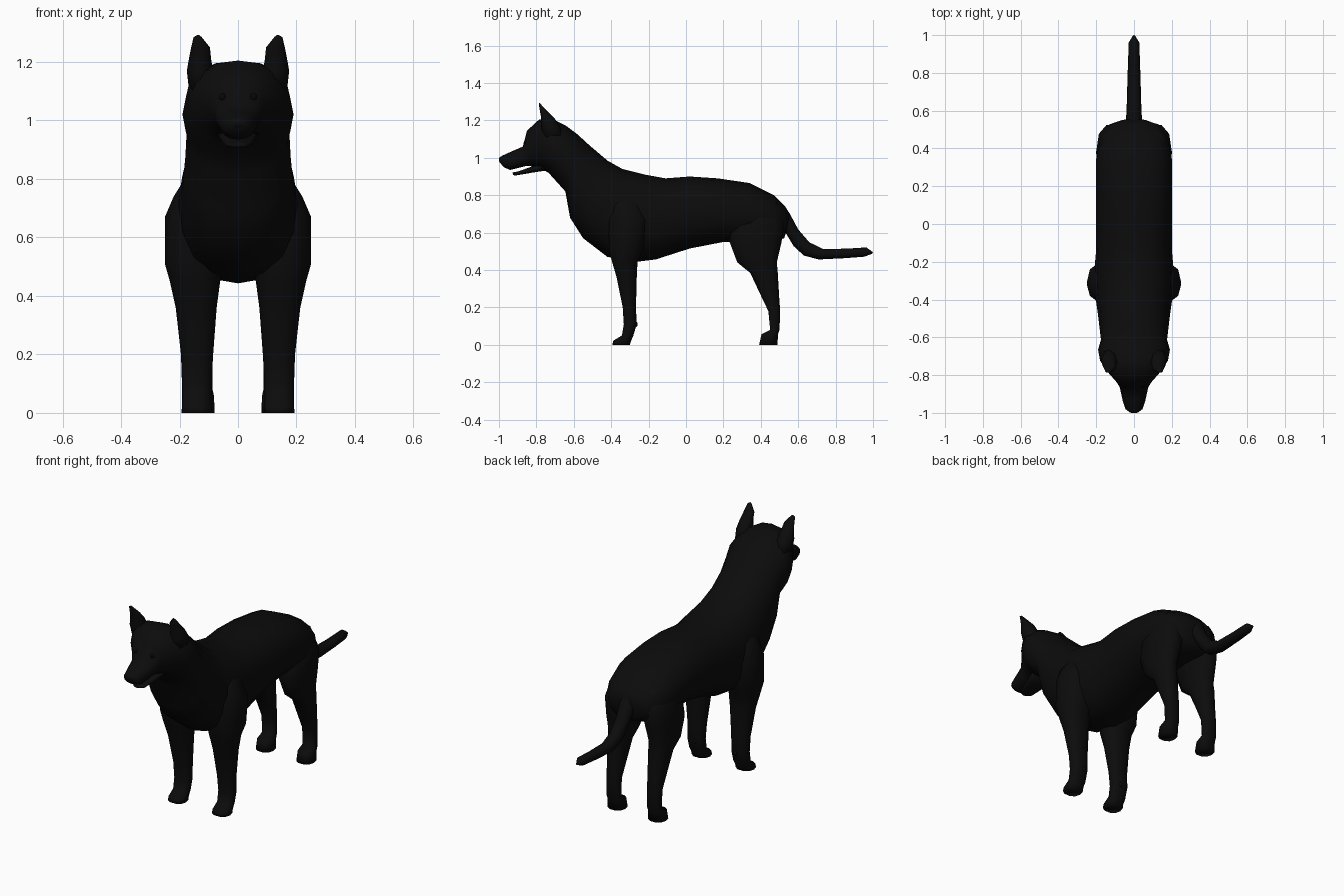
import bpy, bmesh, math
from mathutils import Vector


def material(name, rgb):
    m = bpy.data.materials.new(name)
    m.diffuse_color = (*rgb, 1)
    return m


FUR = material("black fur", (0.0035, 0.0035, 0.0035))
GLOSS = material("dark eye", (0.002, 0.002, 0.002))


def finish(name, bm, mat, mirror=False):
    bmesh.ops.recalc_face_normals(bm, faces=bm.faces)
    me = bpy.data.meshes.new(name)
    bm.to_mesh(me)
    bm.free()
    me.materials.append(mat)
    ob = bpy.data.objects.new(name, me)
    bpy.context.collection.objects.link(ob)
    me.shade_smooth()
    if mirror:
        ob.modifiers.new("mirror", 'MIRROR')
    return ob


def loft(name, rings, seg, power=1.0, mat=FUR, mirror=False):
    """Skin a list of (centre, side vector, up vector) rounded rings."""
    bm = bmesh.new()
    sq = lambda v: math.copysign(abs(v) ** power, v)
    loops = []
    for c, u, v in rings:
        loop = []
        for i in range(seg):
            a = 2 * math.pi * i / seg
            loop.append(bm.verts.new(c + u * sq(math.cos(a)) + v * sq(math.sin(a))))
        loops.append(loop)
    for a, b in zip(loops, loops[1:]):
        for i in range(seg):
            j = (i + 1) % seg
            bm.faces.new((a[i], a[j], b[j], b[i]))
    bm.faces.new(loops[0])
    bm.faces.new(loops[-1])
    return finish(name, bm, mat, mirror)


def spine(rows):
    """Rings given by top (y, z), bottom (y, z) and half width."""
    out = []
    for ty, tz, by, bz, w in rows:
        t, b = Vector((0, ty, tz)), Vector((0, by, bz))
        out.append(((t + b) / 2, Vector((w, 0, 0)), (t - b) / 2))
    return out


def column(rows):
    """Horizontal rings given by z, centre x, centre y, radius x, radius y."""
    return [(Vector((x, y, z)), Vector((rx, 0, 0)), Vector((0, ry, 0)))
            for z, x, y, rx, ry in rows]


def ball(name, centre, size, mat, mirror=False):
    bm = bmesh.new()
    bmesh.ops.create_uvsphere(bm, u_segments=10, v_segments=6, radius=1)
    for v in bm.verts:
        v.co = Vector(centre) + Vector([a * b for a, b in zip(v.co, size)])
    return finish(name, bm, mat, mirror)


# torso, neck, skull and muzzle
loft("body_and_head", spine([
    (0.555, 0.70, 0.535, 0.60, 0.07),
    (0.53, 0.74, 0.525, 0.57, 0.13),
    (0.47, 0.80, 0.47, 0.55, 0.175),
    (0.34, 0.865, 0.35, 0.545, 0.20),
    (0.17, 0.89, 0.20, 0.55, 0.20),
    (0.02, 0.90, 0.02, 0.515, 0.20),
    (-0.11, 0.89, -0.16, 0.457, 0.20),
    (-0.22, 0.91, -0.27, 0.443, 0.21),
    (-0.34, 0.94, -0.42, 0.47, 0.205),
    (-0.42, 0.985, -0.55, 0.57, 0.19),
    (-0.52, 1.07, -0.62, 0.68, 0.18),
    (-0.58, 1.125, -0.645, 0.82, 0.175),
    (-0.64, 1.17, -0.69, 0.87, 0.19),
    (-0.71, 1.205, -0.735, 0.92, 0.18),
    (-0.785, 1.205, -0.78, 0.945, 0.14),
    (-0.85, 1.145, -0.83, 0.955, 0.09),
    (-0.872, 1.06, -0.86, 0.955, 0.075),
    (-0.93, 1.035, -0.94, 0.935, 0.06),
    (-0.985, 1.01, -0.975, 0.95, 0.045),
    (-1.0, 1.0, -0.995, 0.975, 0.022)]), 16, 0.88)

# lower jaw, leaving the mouth a little open
loft("lower_jaw", spine([
    (-0.75, 0.99, -0.75, 0.93, 0.08),
    (-0.82, 0.955, -0.82, 0.92, 0.062),
    (-0.90, 0.927, -0.91, 0.905, 0.042),
    (-0.927, 0.922, -0.925, 0.907, 0.02)]), 10)

# tail
loft("tail", spine([
    (0.50, 0.76, 0.49, 0.62, 0.05),
    (0.555, 0.705, 0.53, 0.60, 0.045),
    (0.60, 0.62, 0.575, 0.525, 0.04),
    (0.66, 0.55, 0.63, 0.475, 0.038),
    (0.73, 0.515, 0.71, 0.455, 0.036),
    (0.85, 0.515, 0.85, 0.462, 0.032),
    (0.965, 0.522, 0.955, 0.47, 0.028),
    (1.0, 0.495, 0.995, 0.487, 0.006)]), 10)

# front legs with shoulders
loft("front_legs", column([
    (0.82, 0.13, -0.32, 0.04, 0.05),
    (0.74, 0.14, -0.32, 0.08, 0.09),
    (0.67, 0.15, -0.31, 0.10, 0.11),
    (0.51, 0.15, -0.32, 0.10, 0.095),
    (0.45, 0.147, -0.328, 0.086, 0.072),
    (0.36, 0.143, -0.317, 0.07, 0.056),
    (0.20, 0.140, -0.303, 0.055, 0.037),
    (0.11, 0.141, -0.298, 0.051, 0.036),
    (0.05, 0.141, -0.312, 0.050, 0.032),
    (0.022, 0.141, -0.341, 0.051, 0.050),
    (0.0, 0.141, -0.347, 0.052, 0.049)]), 10, 0.85, mirror=True)
ball("dew_claws", (0.13, -0.272, 0.11), (0.012, 0.014, 0.016), FUR, True)

# hind legs with thighs
loft("hind_legs", column([
    (0.76, 0.10, 0.40, 0.06, 0.09),
    (0.64, 0.115, 0.385, 0.085, 0.145),
    (0.55, 0.125, 0.372, 0.075, 0.145),
    (0.44, 0.13, 0.38, 0.064, 0.11),
    (0.385, 0.13, 0.417, 0.056, 0.077),
    (0.26, 0.13, 0.45, 0.047, 0.05),
    (0.18, 0.13, 0.472, 0.042, 0.033),
    (0.08, 0.13, 0.475, 0.043, 0.026),
    (0.057, 0.13, 0.448, 0.048, 0.046),
    (0.0, 0.13, 0.44, 0.050, 0.051)]), 10, 0.85, mirror=True)

# pointed ears
loft("ears", column([
    (1.08, 0.12, -0.70, 0.045, 0.06),
    (1.17, 0.13, -0.725, 0.045, 0.05),
    (1.21, 0.13, -0.738, 0.038, 0.036),
    (1.25, 0.128, -0.762, 0.032, 0.019),
    (1.285, 0.138, -0.781, 0.014, 0.006),
    (1.292, 0.136, -0.784, 0.004, 0.003)]), 8, mirror=True)

# eyes and nose
ball("eyes", (0.052, -0.856, 1.08), (0.014, 0.012, 0.014), GLOSS, True)
ball("nose", (0, -0.983, 0.988), (0.03, 0.017, 0.02), GLOSS)
